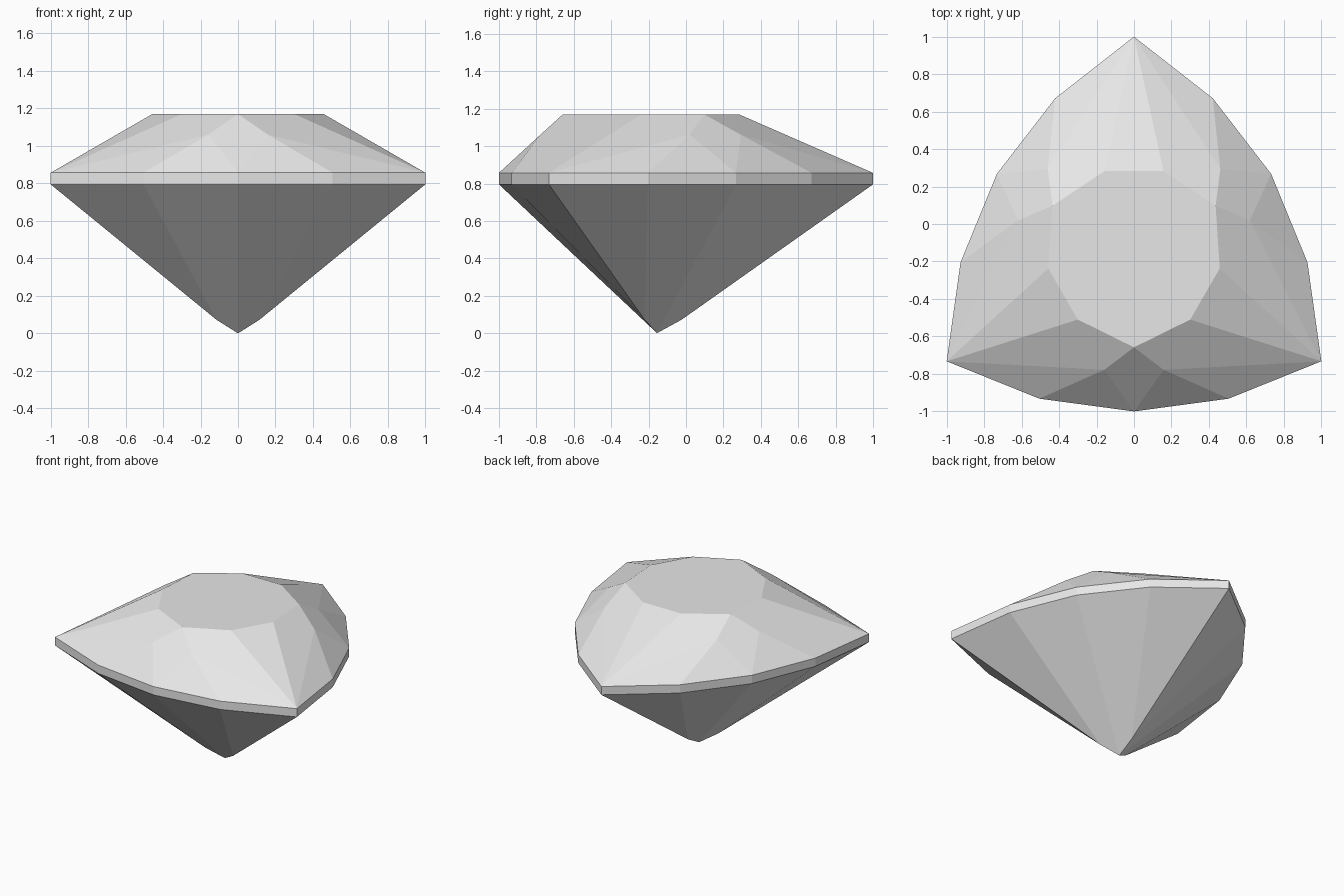
import bpy
import bmesh
from math import radians
from mathutils import Matrix, Vector

cube = bpy.data.objects.get("Cube")
if cube:
    bpy.data.objects.remove(cube, do_unlink=True)

# Heights of the culet break, girdle and table
Z_BREAK, Z_LOW, Z_HIGH, Z_TABLE = 0.072, 0.795, 0.857, 1.17
CENTRE_Y = -0.155

# One third of the stone, front side, as offsets from the culet axis
CORNER, SHOULDER, MIDDLE = (1.0, -0.577), (0.505, -0.777), (0, -0.845)
TABLE_MID, TABLE_END = (0, -0.503), (0.30, -0.355)
STAR, BREAK = (0.158, -0.623), (0.114, -0.066)

mat = bpy.data.materials.new("pale_grey")
mat.use_nodes = True
grey = (0.8, 0.8, 0.8, 1)
mat.diffuse_color = grey
mat.node_tree.nodes["Principled BSDF"].inputs["Base Color"].default_value = grey

bm = bmesh.new()


def point(xy, z, side, turn):
    """Mirror a point to one side and turn it to its third of the stone."""
    v = Matrix.Rotation(radians(turn), 3, "Z") @ Vector((xy[0] * side, xy[1], z))
    return v + Vector((0, CENTRE_Y, 0))


def facet(*points):
    bm.faces.new([bm.verts.new(p) for p in points])


table = []
for turn in (0, 120, 240):
    def both(xy, z):
        return [point(xy, z, side, turn) for side in (-1, 1)]

    corner, low_corner = both(CORNER, Z_HIGH), both(CORNER, Z_LOW)
    shoulder, low_shoulder = both(SHOULDER, Z_HIGH), both(SHOULDER, Z_LOW)
    star = both(STAR, 1.061)
    end = both(TABLE_END, Z_TABLE)
    brk = both(BREAK, Z_BREAK)
    middle, low_middle = point(MIDDLE, Z_HIGH, 1, turn), point(MIDDLE, Z_LOW, 1, turn)
    table_mid = point(TABLE_MID, Z_TABLE, 1, turn)
    culet = Vector((0, CENTRE_Y, 0))
    table += [end[0], table_mid, end[1]]

    for i in (0, 1):
        # Crown facets
        facet(table_mid, end[i], corner[i], star[i])
        facet(corner[i], shoulder[i], star[i])
        facet(shoulder[i], middle, star[i])
        # Girdle band
        facet(corner[i], low_corner[i], low_shoulder[i], shoulder[i])
        facet(shoulder[i], low_shoulder[i], low_middle, middle)
        # Pavilion facets
        facet(low_corner[i], brk[i], low_shoulder[i])
        facet(low_shoulder[i], brk[i], culet, low_middle)
    facet(table_mid, star[0], middle, star[1])

    # Bezel facet on the corner towards the next third
    facet(end[1], corner[1], point(TABLE_END, Z_TABLE, -1, turn + 120))

# Flat table on top
facet(*table)

bmesh.ops.remove_doubles(bm, verts=bm.verts, dist=0.005)
bmesh.ops.recalc_face_normals(bm, faces=bm.faces)
mesh = bpy.data.meshes.new("gemstone")
bm.to_mesh(mesh)
bm.free()
mesh.materials.append(mat)
bpy.context.collection.objects.link(bpy.data.objects.new("gemstone", mesh))
